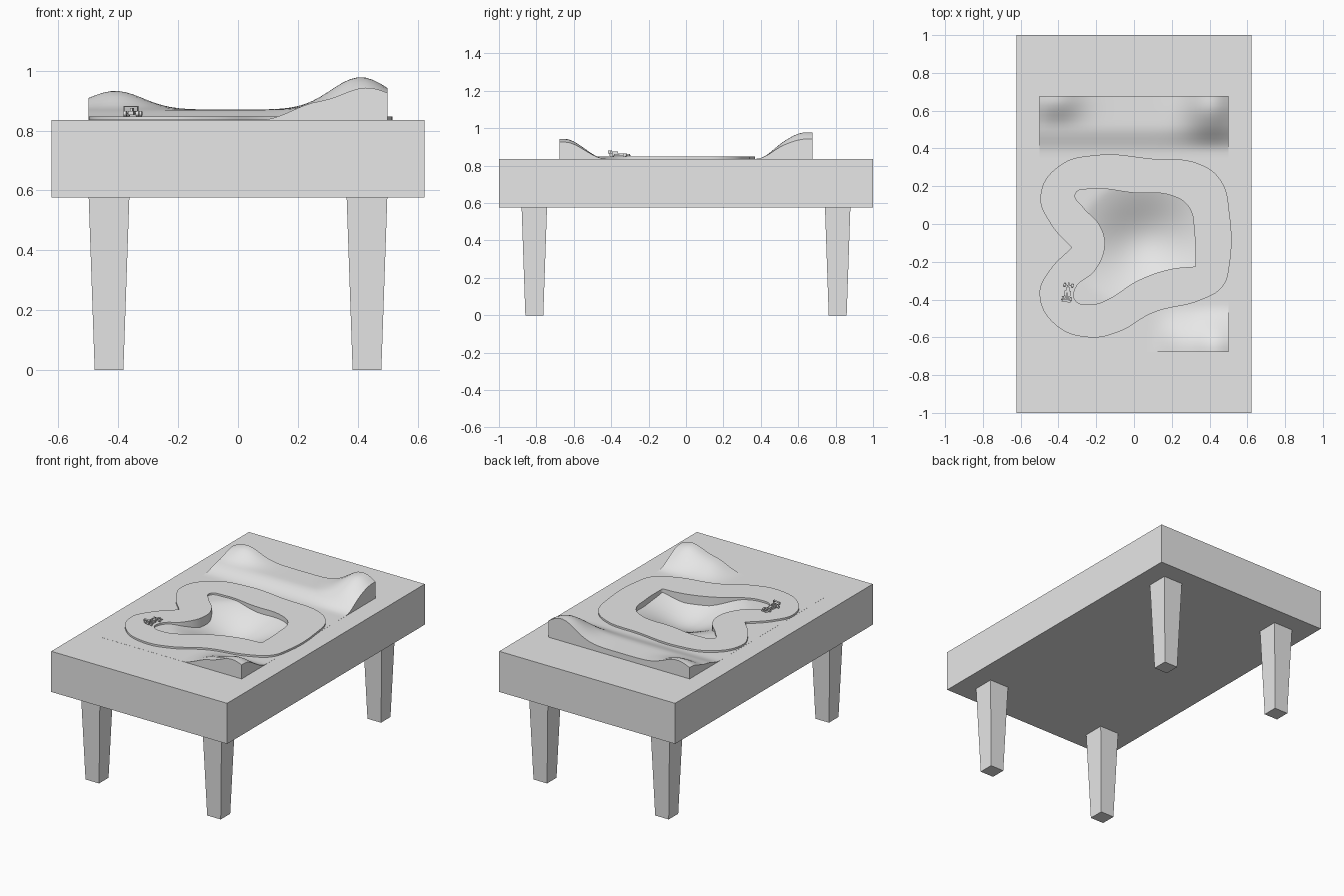
import bpy, bmesh, math
from mathutils import Matrix, Vector

cube = bpy.data.objects.get("Cube")
if cube:
    bpy.data.objects.remove(cube, do_unlink=True)

grey = bpy.data.materials.new("plain_grey")
grey.use_nodes = True
grey.diffuse_color = (0.8, 0.8, 0.8, 1)
grey.node_tree.nodes["Principled BSDF"].inputs["Base Color"].default_value = (0.8, 0.8, 0.8, 1)

TOP = 0.836


def activate(ob):
    bpy.ops.object.select_all(action="DESELECT")
    ob.select_set(True)
    bpy.context.view_layer.objects.active = ob


def add_mesh(name, bm, smooth=False):
    bmesh.ops.recalc_face_normals(bm, faces=bm.faces)
    me = bpy.data.meshes.new(name)
    bm.to_mesh(me)
    bm.free()
    me.materials.append(grey)
    ob = bpy.data.objects.new(name, me)
    bpy.context.collection.objects.link(ob)
    if smooth:
        activate(ob)
        bpy.ops.object.shade_smooth_by_angle(angle=math.radians(40))
    return ob


def loft(name, rings, centre=(0, 0), matrix=None):
    """Rectangular sections (half x, half y, z) joined in order and capped."""
    bm = bmesh.new()
    loops = []
    for hx, hy, z in rings:
        loops.append([bm.verts.new((centre[0] + sx * hx, centre[1] + sy * hy, z))
                      for sx, sy in ((-1, -1), (1, -1), (1, 1), (-1, 1))])
    for a, b in zip(loops, loops[1:]):
        for i in range(4):
            j = (i + 1) % 4
            bm.faces.new((a[i], a[j], b[j], b[i]))
    bm.faces.new(loops[0])
    bm.faces.new(loops[-1])
    if matrix:
        bm.transform(matrix)
    return add_mesh(name, bm)


# Table: slab with a recess for the landscape, and tapered legs
loft("table_top", [(0.623, 1, 0.576), (0.623, 1, TOP), (0.49, 0.67, TOP), (0.49, 0.67, 0.6)])
for side, sx in (("right", -1), ("left", 1)):
    for end, sy in (("front", -1), ("back", 1)):
        loft(f"{end}_{side}_leg", [(0.048, 0.048, 0), (0.068, 0.068, 0.58)],
             (sx * 0.431, sy * 0.811))


# Landscape: hills at both ends and a hollow inside the track
def ramp(a, b, v):
    t = min(max((v - a) / (b - a), 0), 1)
    return t * t * (3 - 2 * t)


def bump(v, centre, width):
    return math.exp(-((v - centre) / width) ** 2)


def height(x, y):
    back = (0.034 * ramp(0.37, 0.52, y)
            + 0.108 * bump(x, 0.41, 0.14) * ramp(0.39, 0.64, y)
            + 0.062 * bump(x, -0.41, 0.13) * ramp(0.5, 0.66, y))
    front = (0.055 * ramp(0.08, 0.27, x) + 0.052 * bump(x, 0.43, 0.11)) * ramp(0.43, 0.65, -y)
    p = Matrix.Rotation(-0.36, 2) @ Vector((x - 0.05, y + 0.09))
    hollow = max(0, bump(p.x, 0, 0.27) * bump(p.y, 0, 0.24) - 0.15)
    return back + front - 0.13 * hollow


bm = bmesh.new()
bmesh.ops.create_grid(bm, x_segments=40, y_segments=54, size=1)
for v in bm.verts:
    x, y = v.co.x * 0.5, v.co.y * 0.677
    v.co = (x, y, TOP + 0.0005 + height(x, y))
rim = [e for e in bm.edges if e.is_boundary]
skirt = bmesh.ops.extrude_edge_only(bm, edges=rim)["geom"]
for v in skirt:
    if isinstance(v, bmesh.types.BMVert):
        v.co.z = TOP - 0.02
add_mesh("landscape", bm, True)

# Track: filled ring between two smooth closed outlines, in hundredths
outer = [(-20, 36.5), (-40, 30.5), (-49.5, 15), (-44, 0), (-33, -12.5), (-45, -25), (-50, -37),
         (-42, -53), (-24, -60), (-8, -57), (10, -47), (36, -40), (47, -33), (50.5, -22),
         (50.5, 6), (46, 23), (34, 32), (10, 34.5)]
inner = [(-23, 18.5), (-31, 16), (-27, 9), (-18, -1), (-15.5, -12), (-21, -25), (-31, -34),
         (-31, -40.5), (-22, -42.5), (-14, -40), (2, -30), (19, -24), (32.5, -22.5),
         (32, -5), (29, 9), (20, 15), (0, 16.5)]
curve = bpy.data.curves.new("track", "CURVE")
curve.dimensions = "2D"
curve.fill_mode = "BOTH"
curve.extrude = 0.029
curve.resolution_u = 8
for outline, corner in ((outer, (-33, -12.5)), (inner, (32.5, -22.5))):
    spline = curve.splines.new("BEZIER")
    spline.bezier_points.add(len(outline) - 1)
    spline.use_cyclic_u = True
    for bp, (x, y) in zip(spline.bezier_points, outline):
        bp.co = (x / 100, y / 100, 0)
        kind = "VECTOR" if (x, y) == corner else "AUTO"
        bp.handle_left_type = bp.handle_right_type = kind
curve.materials.append(grey)
track = bpy.data.objects.new("track", curve)
track.location.z = 0.819
bpy.context.collection.objects.link(track)
activate(track)
bpy.ops.object.convert(target="MESH")

# Toy race car, nose towards the back
place = Matrix.Translation((-0.351, -0.356, 0.848)) @ Matrix.Rotation(-0.14, 4, "Z")


def car_box(name, x, y, z, sx, sy, sz):
    loft(name, [(sx, sy, z - sz), (sx, sy, z + sz)], (x, y), place)


car_box("car_body", 0, -0.015, 0.011, 0.009, 0.036, 0.007)
car_box("car_nose", 0, 0.036, 0.009, 0.004, 0.02, 0.004)
car_box("car_engine_cover", 0, -0.024, 0.022, 0.004, 0.016, 0.005)
car_box("car_front_wing", 0, 0.054, 0.006, 0.021, 0.006, 0.0015)
car_box("car_rear_wing", 0, -0.051, 0.032, 0.023, 0.007, 0.0015)
for side, sx in (("right", -1), ("left", 1)):
    car_box(f"car_{side}_wing_plate", sx * 0.023, -0.051, 0.026, 0.001, 0.008, 0.008)
    car_box(f"car_{side}_side_pod", sx * 0.012, -0.012, 0.009, 0.005, 0.015, 0.005)
    for end, y in (("front", 0.032), ("rear", -0.04)):
        car_box(f"car_{end}_{side}_axle", sx * 0.01, y, 0.009, 0.01, 0.0015, 0.0015)
        bm = bmesh.new()
        bmesh.ops.create_cone(bm, cap_ends=True, segments=16, radius1=0.009, radius2=0.009,
                              depth=0.01)
        bm.transform(place @ Matrix.Translation((sx * 0.021, y, 0.009))
                     @ Matrix.Rotation(math.pi / 2, 4, "Y"))
        add_mesh(f"car_{end}_{side}_wheel", bm, True)
